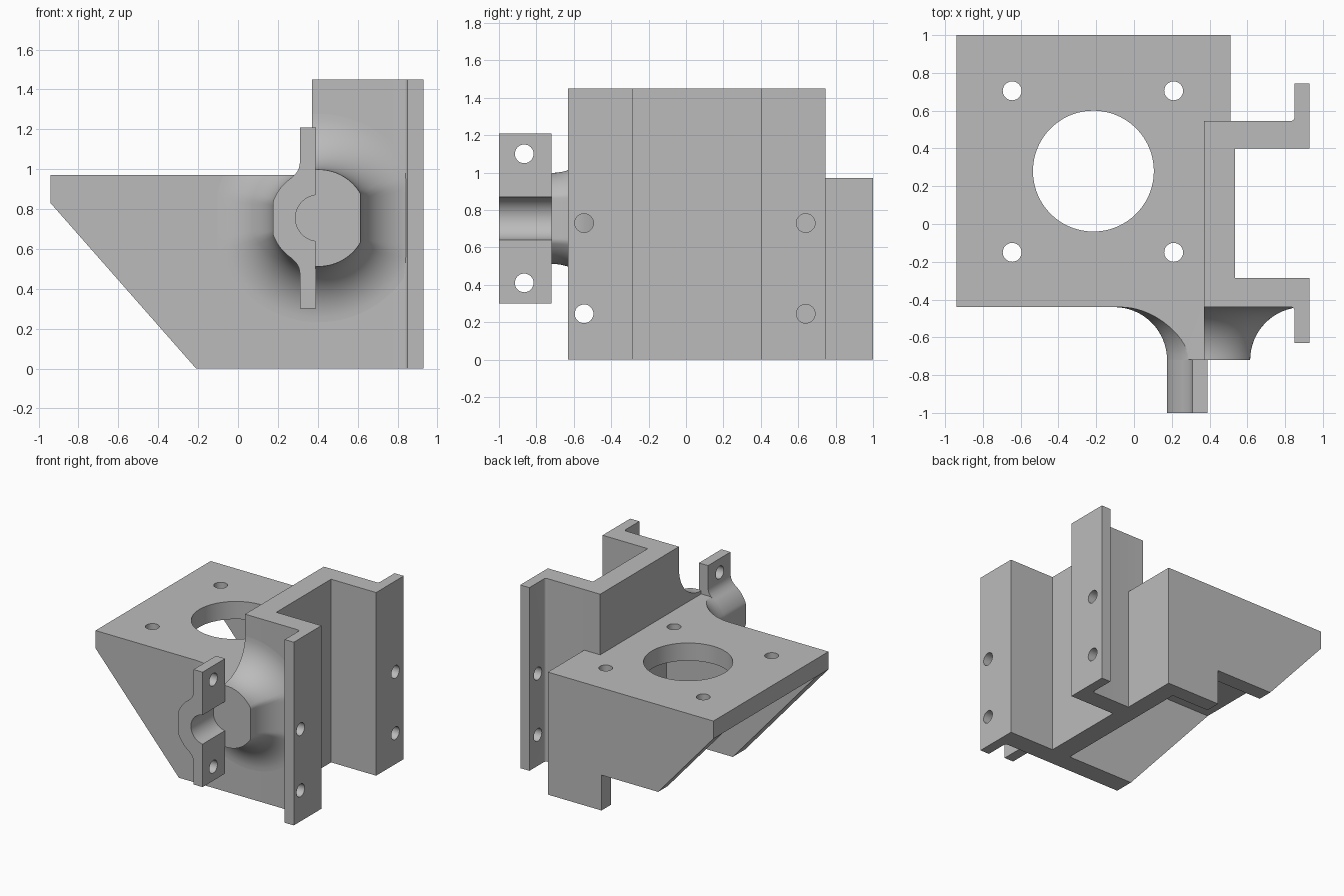
import bpy, bmesh
from math import sin, cos, pi, radians, sqrt

cube = bpy.data.objects.get("Cube")
if cube:
    bpy.data.objects.remove(cube, do_unlink=True)

grey = bpy.data.materials.new("light grey")
grey.use_nodes = True
colour = (0.5, 0.5, 0.5, 1)
grey.diffuse_color = colour
grey.node_tree.nodes["Principled BSDF"].inputs["Base Color"].default_value = colour

TOP = 0.97                     # height of the mounting plate
AX, AZ, R = 0.404, 0.755, 0.243   # boss axis and radius
WALL = -0.44                   # outer face of the front wall


def finish(name, bm):
    bmesh.ops.recalc_face_normals(bm, faces=bm.faces)
    mesh = bpy.data.meshes.new(name)
    bm.to_mesh(mesh)
    bm.free()
    mesh.materials.append(grey)
    ob = bpy.data.objects.new(name, mesh)
    bpy.context.collection.objects.link(ob)
    return ob


def loft(name, rings):
    """Skin closed rings of equal length and cap both ends."""
    bm = bmesh.new()
    rows = [[bm.verts.new(p) for p in ring] for ring in rings]
    n = len(rows[0])
    for a, b in zip(rows, rows[1:]):
        for i in range(n):
            j = (i + 1) % n
            bm.faces.new((a[i], a[j], b[j], b[i]))
    bm.faces.new(rows[0])
    bm.faces.new(rows[-1])
    return finish(name, bm)


PLACE = {"x": lambda u, v, d: (d, u, v),
         "y": lambda u, v, d: (u, d, v),
         "z": lambda u, v, d: (u, v, d)}


def prism(name, pts, axis, lo, hi):
    return loft(name, [[PLACE[axis](u, v, d) for u, v in pts] for d in (lo, hi)])


def box(name, x, y, z):
    return prism(name, [(x[0], y[0]), (x[1], y[0]), (x[1], y[1]), (x[0], y[1])], "z", *z)


def arc(cu, cv, r, start, end, n):
    angles = [radians(start + (end - start) * i / n) for i in range(n + 1)]
    return [(cu + r * cos(a), cv + r * sin(a)) for a in angles]


def cut(ob, cutter):
    mod = ob.modifiers.new("cut", "BOOLEAN")
    mod.operation, mod.solver, mod.object = "DIFFERENCE", "EXACT", cutter
    bpy.context.view_layer.objects.active = ob
    bpy.ops.object.modifier_apply(modifier=mod.name)
    bpy.data.objects.remove(cutter, do_unlink=True)


def drill(ob, axis, u, v, r, lo, hi, n=32):
    cut(ob, prism("drill", arc(u, v, r, 0, 360, n)[:-1], axis, lo, hi))


# Mounting plate with a large opening and four bolt holes
plate = box("mounting_plate", (-0.94, 0.51), (WALL, 1), (0.83, TOP))
cut(plate, box("corner_cut", (0.45, 0.7), (WALL - 0.1, 0.5), (0.7, 1.1)))
drill(plate, "z", -0.215, 0.28, 0.32, 0.7, 1.1, 96)
for x in (-0.645, 0.21):
    for y in (-0.15, 0.705):
        drill(plate, "z", x, y, 0.05, 0.7, 1.1)

# Side gussets and the short wall behind the channel
front_gusset = prism("front_gusset", [(-0.94, 0.83), (-0.21, 0), (0.4, 0),
                     (0.4, TOP), (-0.94, TOP)], "y", WALL, -0.285)
back_gusset = prism("back_gusset", [(-0.94, 0.83), (-0.456, 0.28), (0.04, 0.28), (0.04, 0),
                    (0.51, 0), (0.51, TOP), (-0.94, TOP)], "y", 0.88, 1)
rear_wall = box("rear_wall", (0.37, 0.51), (0.45, 1), (0, TOP))

# Hat-section channel, with small fillets where the lips turn out
channel_profile = (
    [(0.37, WALL)] + arc(0.83, WALL - 0.02, 0.02, 90, 0, 6)
    + [(0.85, -0.63), (0.93, -0.63), (0.93, -0.285), (0.535, -0.285),
       (0.535, 0.4), (0.93, 0.4), (0.93, 0.745), (0.85, 0.745)]
    + arc(0.83, 0.565, 0.02, 0, -90, 6) + [(0.37, 0.545)])
channel = prism("channel", channel_profile, "z", 0, 1.45)
for y in (-0.545, 0.64):
    for z in (0.245, 0.73):
        drill(channel, "x", y, z, 0.05, 0.8, 1)

# Flared boss: a round with two flats that sweeps out into the wall
FLARE, rings = 0.28, []
for i in range(17):
    t = pi / 2 * i / 16
    o = FLARE * (1 - cos(t))
    ring = []
    for u, v in arc(0, 0, R + o, 0, 360, 96)[:-1]:
        u = max(-0.229 - o, min(0.211 + o, u))
        ring.append((AX + u, WALL - FLARE + FLARE * sin(t), AZ + v))
    rings.append(ring)
rings.append([(x, WALL + 0.03, z) for x, y, z in rings[-1]])
boss = loft("flared_boss", rings)
cut(boss, box("boss_trim", (-0.5, 0.37), (WALL - FLARE - 0.1, 0), (TOP, 1.6)))

# Half clamp with bolt ears and a round groove
root = [(0.31, 1.21), (0.31, 1.03), (0.306, 1.005), (0.292, 0.98)]
shell = [(max(0.175, u), v) for u, v in arc(AX, AZ, R, 123.5, 236.5, 32)]
mirrored = [(u, 2 * AZ - v) for u, v in reversed(root)]
groove = arc(AX, AZ, 0.116, 263, 97, 32)
clamp = prism("half_clamp", root + shell + mirrored + [(0.39, 2 * AZ - 1.21)]
              + groove + [(0.39, 1.21)], "y", -1, -0.718)
for z in (0.41, 1.1):
    drill(clamp, "x", -0.865, z, 0.05, 0.2, 0.5)

# Smooth the round faces, keep the edges sharp
parts = [plate, front_gusset, back_gusset, rear_wall, channel, boss, clamp]
bpy.ops.object.select_all(action="DESELECT")
for ob in parts:
    ob.select_set(True)
bpy.context.view_layer.objects.active = plate
bpy.ops.object.shade_smooth_by_angle(angle=radians(30))
